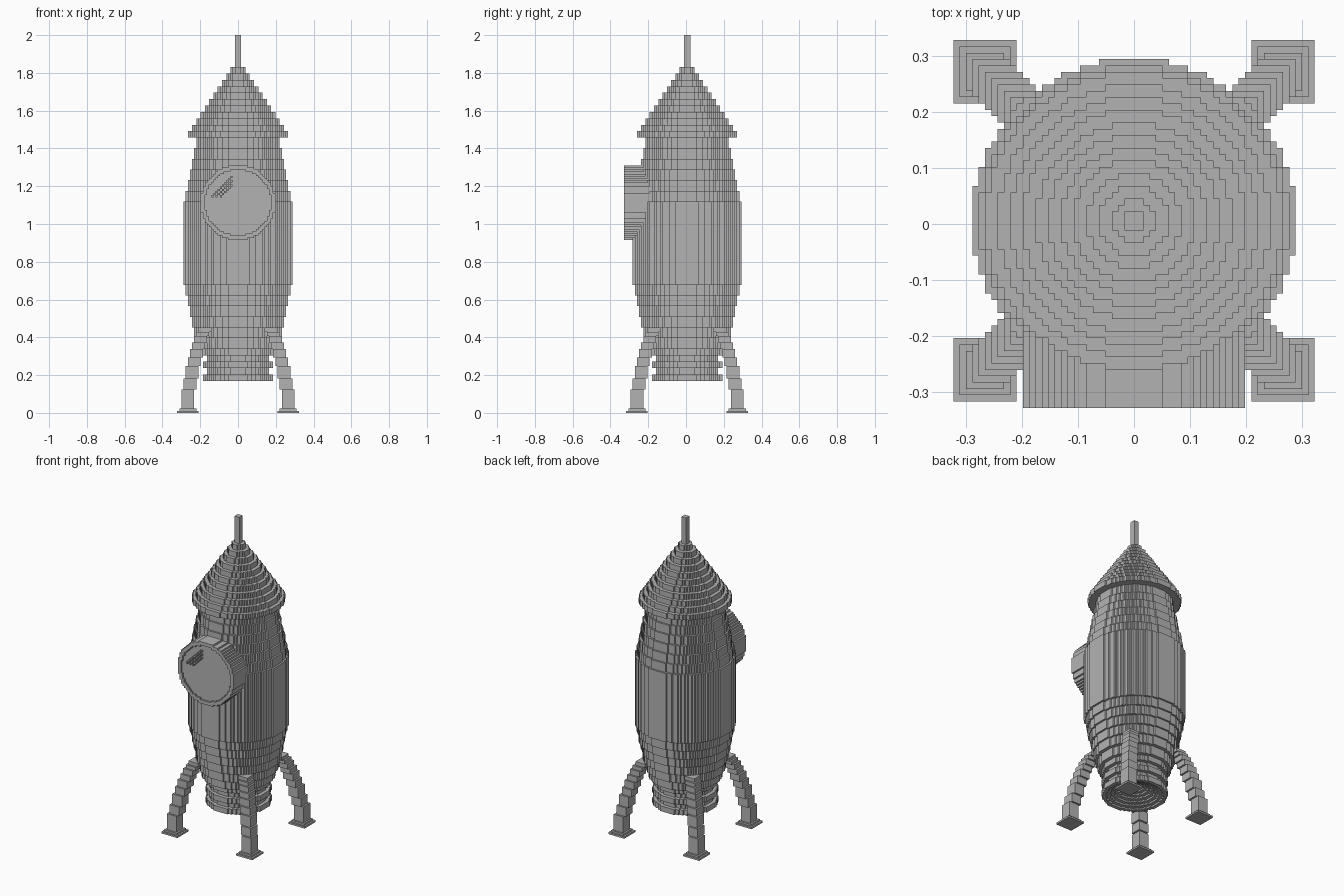
import bpy
import bmesh
from math import sqrt, floor

old = bpy.data.objects.get("Cube")
if old:
    bpy.data.objects.remove(old, do_unlink=True)

UNIT = 2 / 177          # edge of one block
Y_SHIFT = 0.5           # centres the depth, in blocks

grey = bpy.data.materials.new("plain_grey")
grey.use_nodes = True
COLOR = (0.45, 0.45, 0.45, 1)
grey.diffuse_color = COLOR
grey.node_tree.nodes["Principled BSDF"].inputs["Base Color"].default_value = COLOR


def disc(diameter, cu=0, cv=0):
    """Stepped outline of a blocky circle with an odd diameter."""
    n = diameter // 2
    r = diameter / 2

    def height(i):
        return floor(sqrt(r * r - i * i)) + 0.5

    upper = []
    for i in range(n, -n - 1, -1):
        for p in ((i + 0.5, height(i)), (i - 0.5, height(i))):
            # lengthen a flat run instead of adding a point to it
            if len(upper) > 1 and upper[-1][1] == upper[-2][1] == p[1]:
                upper[-1] = p
            else:
                upper.append(p)
    lower = [(-u, -v) for u, v in upper]
    return [(u + cu, v + cv) for u, v in upper + lower]


def square(cu, cv, size):
    h = size / 2
    return [(cu - h, cv - h), (cu + h, cv - h), (cu + h, cv + h), (cu - h, cv + h)]


def upright(u, v, w):
    return (u * UNIT, (v + Y_SHIFT) * UNIT, w * UNIT)


def facing_front(u, v, w):
    return (u * UNIT, (Y_SHIFT - w) * UNIT, v * UNIT)


def build(name, slabs, place=upright):
    """Each slab is (outlines, low, high); a second outline is a hole."""
    bm = bmesh.new()
    for outlines, low, high in slabs:
        caps = ([], [])
        for outline in outlines:
            rings = []
            for cap, w in zip(caps, (low, high)):
                ring = [bm.verts.new(place(u, v, w)) for u, v in outline]
                cap.extend(bm.edges.new((ring[i - 1], ring[i])) for i in range(len(ring)))
                rings.append(ring)
            a, b = rings
            for i in range(len(a)):
                bm.faces.new((a[i - 1], a[i], b[i], b[i - 1]))
        for cap in caps:
            bmesh.ops.triangle_fill(bm, edges=cap, use_beauty=True)
    bmesh.ops.recalc_face_normals(bm, faces=bm.faces)
    mesh = bpy.data.meshes.new(name)
    bm.to_mesh(mesh)
    bm.free()
    mesh.materials.append(grey)
    obj = bpy.data.objects.new(name, mesh)
    bpy.context.collection.objects.link(obj)
    return obj


# Engine nozzle: grooved outside, stepped hollow underneath
nozzle = []
for k in range(7):
    outer = 29 if 3 <= k < 6 else 33
    nozzle.append(([disc(outer), disc(29 - 4 * k)], 15 + k, 16 + k))
nozzle += [([disc(33)], 22, 24), ([disc(29)], 24, 27), ([disc(33)], 27, 30)]
build("engine_nozzle", nozzle)

# Hull: widening steps, straight middle, narrowing steps
hull = [([disc(d)], 30 + 5 * k, 35 + 5 * k)
        for k, d in enumerate((37, 41, 43, 45, 47, 49))]
hull.append(([disc(51)], 60, 99))
hull += [([disc(49 - 2 * k)], 99 + 5 * k, 104 + 5 * k) for k in range(6)]
build("hull", hull)

# Nose cone and antenna
build("nose_cone", [([disc(47 - 4 * k)], 129 + 3 * k, 132 + 3 * k) for k in range(11)])
build("antenna", [([square(0, 0, 3)], 162, 177)])

# Porthole: rim around a slightly sunken pane, with a checkered glint
MID = 98.5
build("porthole_drum", [([disc(35, 0, MID)], 10, 28.5)], facing_front)
build("porthole_rim", [([disc(35, 0, MID), disc(31, 0, MID)], 28.5, 29.5)], facing_front)
glint = [([square(i, MID + k, 1)], 28.5, 29.5)
         for i in range(-12, -2) for k in range(3, 13)
         if k - i in (11, 13, 15)]
build("porthole_glint", glint, facing_front)

# Four legs, each stepping outwards and down to a square foot
STEPS = (2, 11, 16, 22, 26, 30, 33, 36, 38, 40)
for sx, side in ((1, "left"), (-1, "right")):
    for sy, end in ((-1, "front"), (1, "back")):
        def corner(offset, size):
            return [square(sx * offset, sy * offset, size)]
        leg = [(corner(23.5 - k, 6), STEPS[k], STEPS[k + 1]) for k in range(len(STEPS) - 1)]
        build(f"{end}_{side}_leg", leg)
        build(f"{end}_{side}_foot", [(corner(23.5, 10), 0, 1), (corner(23.5, 8), 1, 2)])
